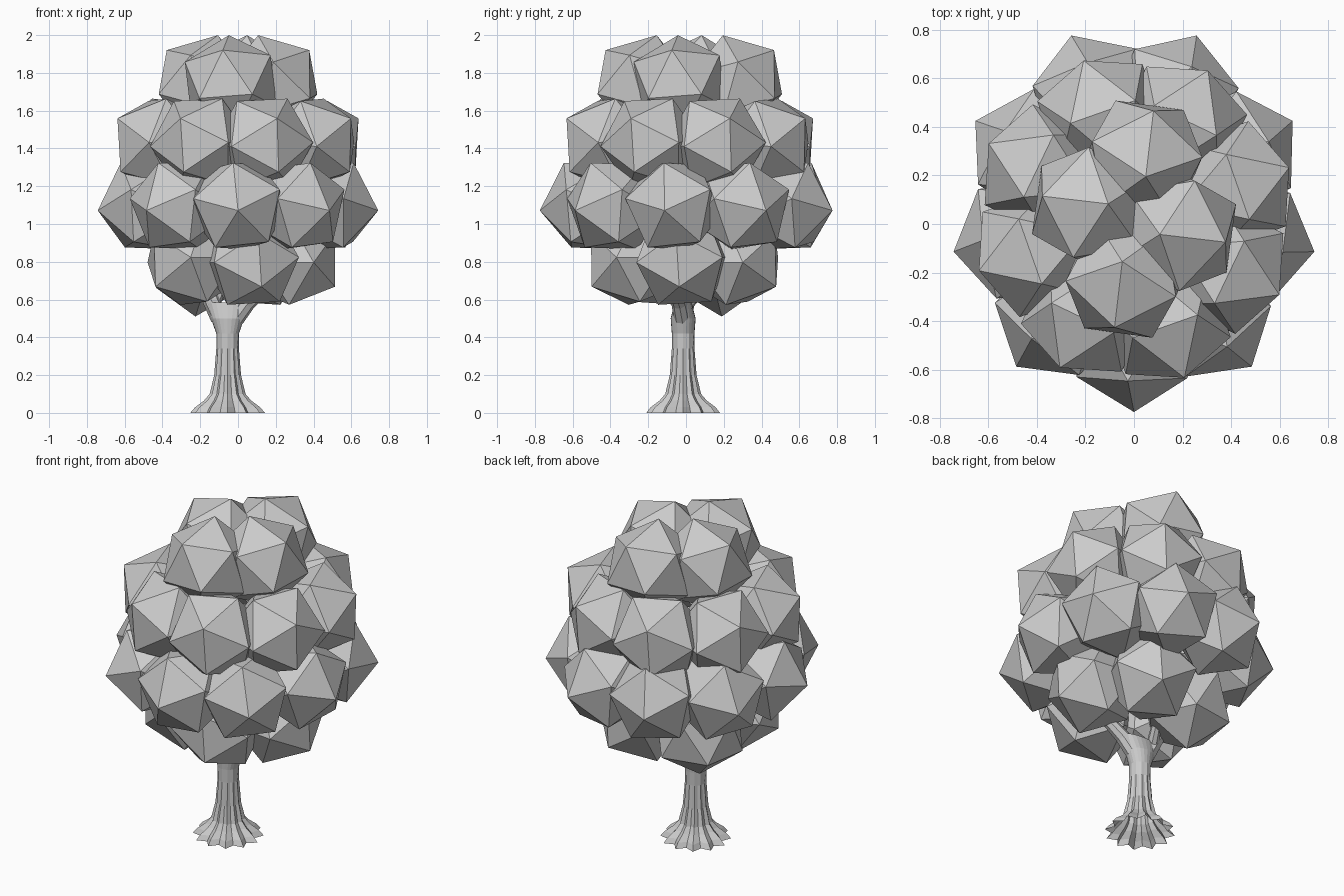
import bpy, bmesh
from math import cos, sin, radians, pi
from mathutils import Matrix, Vector

if "Cube" in bpy.data.objects:
    bpy.data.objects.remove(bpy.data.objects["Cube"])

R = 0.27  # leaf clump radius


def finish(bm, name):
    bmesh.ops.recalc_face_normals(bm, faces=bm.faces)
    me = bpy.data.meshes.new(name)
    bm.to_mesh(me)
    bm.free()
    ob = bpy.data.objects.new(name, me)
    bpy.context.collection.objects.link(ob)
    return ob


def skin_rings(bm, rings):
    """Bridge successive closed rings of points and cap the far end."""
    loops = [[bm.verts.new(p) for p in ring] for ring in rings]
    n = len(loops[0])
    for a, b in zip(loops, loops[1:]):
        for i in range(n):
            j = (i + 1) % n
            bm.faces.new((a[i], a[j], b[j], b[i]))
    bm.faces.new(loops[-1])


def leaf_ring(name, count, start, rx, ry, cy, z, tilt, roll, special=None):
    """Ring of icosahedra, each with one corner pointing outward at a tilt."""
    bm = bmesh.new()
    for i in range(count):
        a = radians(start + 360 * i / count)
        e, zz = (special[1:] if special and special[0] == i else (tilt, z))
        m = (Matrix.Translation((rx * cos(a), cy + ry * sin(a), zz))
             @ Matrix.Rotation(a, 4, 'Z')
             @ Matrix.Rotation(radians(90 - e), 4, 'Y')
             @ Matrix.Rotation(radians(roll), 4, 'Z'))
        bmesh.ops.create_icosphere(bm, subdivisions=1, radius=R, matrix=m)
    finish(bm, name)


def branch(name, path, sides=8):
    """Tapered tube along points given as (x, y, z, radius)."""
    bm = bmesh.new()
    pts = [Vector(p[:3]) for p in path]
    rings = []
    for i, p in enumerate(pts):
        d = pts[min(i + 1, len(pts) - 1)] - pts[max(i - 1, 0)]
        q = Vector((0, 0, 1)).rotation_difference(d)
        rings.append([p + q @ Vector((path[i][3] * cos(2 * pi * k / sides),
                                      path[i][3] * sin(2 * pi * k / sides), 0))
                      for k in range(sides)])
    skin_rings(bm, rings)
    finish(bm, name)


# Leaf crown, from the lowest tier to the top
leaf_ring("leaves_lower", 5, -76, 0.285, 0.285, 0.0, 0.81, -31.7, 184, (3, -88, 0.78))
leaf_ring("leaves_middle", 9, -90, 0.485, 0.53, 0.025, 1.095, -5, 186)
leaf_ring("leaves_upper", 8, -117, 0.435, 0.45, 0.02, 1.428, 29, 3)
leaf_ring("leaves_top", 4, -102, 0.185, 0.255, 0.02, 1.74, 42, 186)

# Fluted trunk flaring into open roots, widening to the fork:
# (z, x radius, y radius, groove depth)
bm = bmesh.new()
profile = [(0, 0.198, 0.195, 0.22), (0.03, 0.172, 0.172, 0.22), (0.065, 0.125, 0.125, 0.18),
           (0.1, 0.095, 0.095, 0.15), (0.2, 0.071, 0.071, 0.12), (0.34, 0.060, 0.060, 0.08),
           (0.42, 0.060, 0.060, 0), (0.5, 0.088, 0.066, 0), (0.585, 0.122, 0.045, 0)]
N = 24
skin_rings(bm, [[(-0.055 + rx * (1 - g * (k % 2)) * cos(2 * pi * k / N),
                  -0.015 + ry * (1 - g * (k % 2)) * sin(2 * pi * k / N), z)
                 for k in range(N)] for z, rx, ry, g in profile])
finish(bm, "trunk")

# Forked branches reaching into the crown
branch("branch_left", [(-0.10, -0.01, 0.5, 0.045), (-0.14, 0.0, 0.59, 0.045),
                       (-0.19, 0.04, 0.70, 0.035), (-0.28, 0.1, 0.9, 0.02)])
branch("branch_right", [(-0.01, -0.02, 0.5, 0.045), (0.05, -0.035, 0.58, 0.042),
                        (0.15, -0.06, 0.67, 0.035), (0.26, -0.1, 0.88, 0.02)])
branch("branch_back", [(-0.13, 0.0, 0.57, 0.035), (-0.09, 0.09, 0.66, 0.028),
                       (-0.04, 0.2, 0.8, 0.018)])
